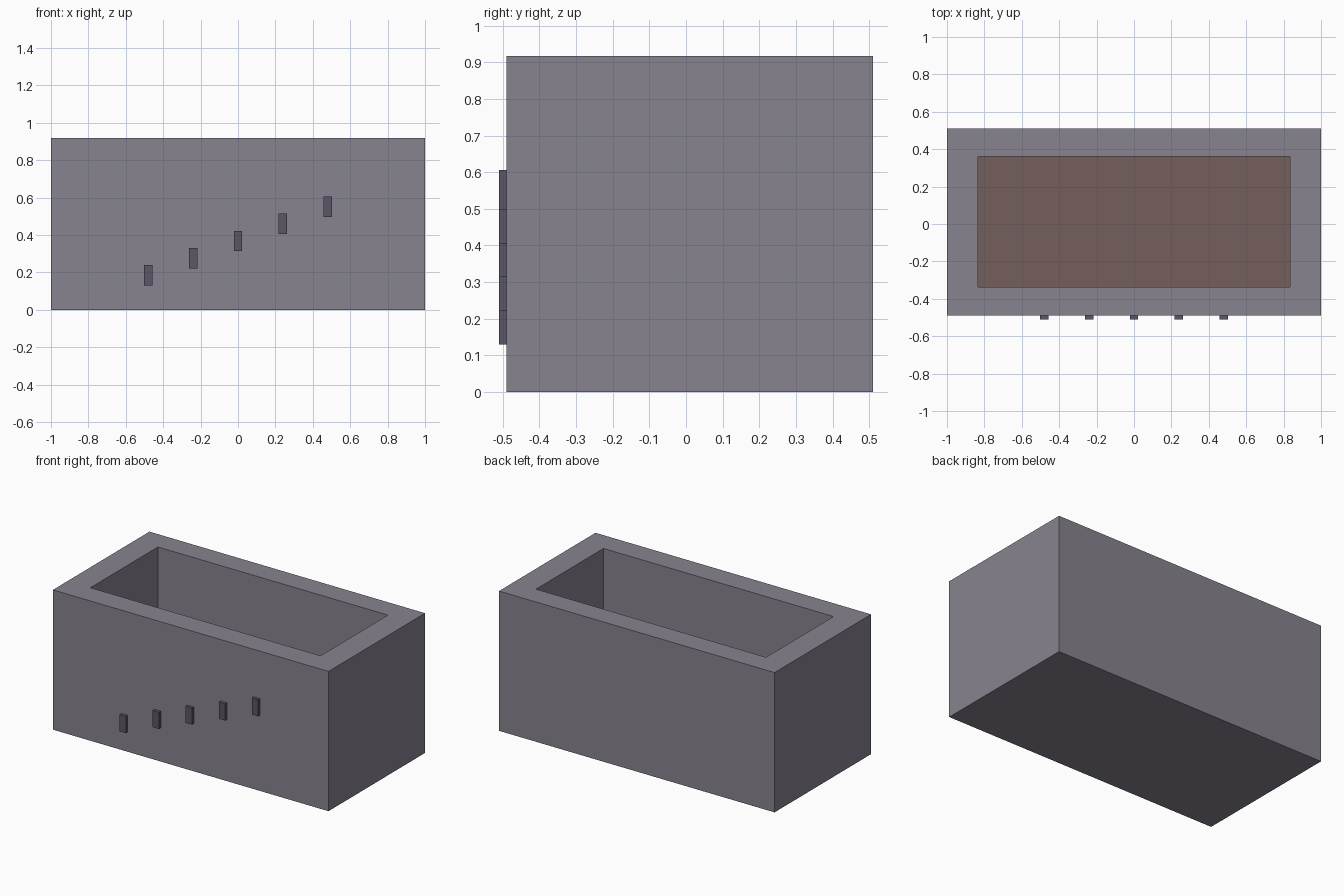
import bpy, bmesh

if "Cube" in bpy.data.objects:
    bpy.data.objects.remove(bpy.data.objects["Cube"])


def material(name, srgb):
    m = bpy.data.materials.new(name)
    lin = [((c / 255 + 0.055) / 1.055) ** 2.4 for c in srgb]
    m.diffuse_color = (*lin, 1)
    m.use_nodes = True
    m.node_tree.nodes["Principled BSDF"].inputs["Base Color"].default_value = m.diffuse_color
    return m


def box_mesh(bm, lo, hi):
    verts = bmesh.ops.create_cube(bm, size=1)["verts"]
    for v in verts:
        v.co = [hi[i] if v.co[i] > 0 else lo[i] for i in range(3)]


def finish(bm, name, mats):
    mesh = bpy.data.meshes.new(name)
    bm.to_mesh(mesh)
    bm.free()
    for m in mats:
        mesh.materials.append(m)
    ob = bpy.data.objects.new(name, mesh)
    bpy.context.collection.objects.link(ob)
    return ob


stone = material("grey stone", (135, 131, 143))
dark = material("dark grey", (92, 86, 103))
soil = material("brown soil", (115, 95, 91))

HOLE_LO, HOLE_HI = (-0.835, -0.337), (0.835, 0.362)
FLOOR = 0.36

# Trough body: solid block with the top face inset and pushed down
bm = bmesh.new()
box_mesh(bm, (-1, -0.49, 0), (1, 0.51, 0.917))
bm.normal_update()
top = max(bm.faces, key=lambda f: f.calc_center_median().z)
bmesh.ops.inset_region(bm, faces=[top], thickness=0.15)
for v in top.verts:
    v.co.x = HOLE_HI[0] if v.co.x > 0 else HOLE_LO[0]
    v.co.y = HOLE_HI[1] if v.co.y > 0 else HOLE_LO[1]
hole = bmesh.ops.extrude_discrete_faces(bm, faces=[top])["faces"][0]
for v in hole.verts:
    v.co.z = FLOOR
# Brown soil on the floor of the hollow
hole.material_index = 1
bmesh.ops.recalc_face_normals(bm, faces=bm.faces)
finish(bm, "trough_body", [stone, soil])

# Rising row of small raised blocks on the front
for i in range(5):
    x, z = -0.48 + 0.24 * i, 0.13 + 0.0917 * i
    bm = bmesh.new()
    box_mesh(bm, (x - 0.0225, -0.51, z), (x + 0.0225, -0.485, z + 0.109))
    finish(bm, f"front_block_{i + 1}", [dark])
